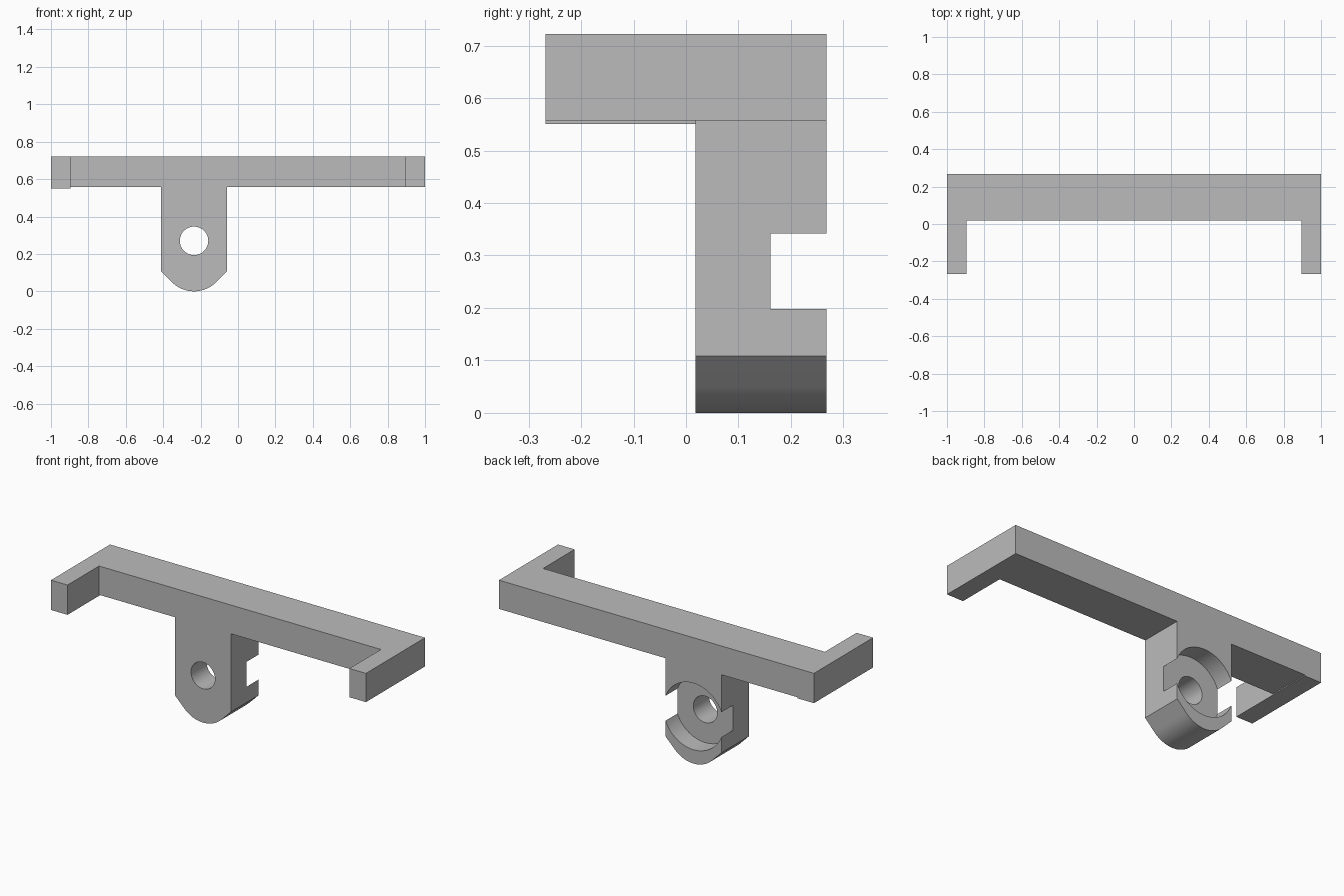
import bpy, bmesh, math
from mathutils import Matrix, Vector

if "Cube" in bpy.data.objects:
    bpy.data.objects.remove(bpy.data.objects["Cube"], do_unlink=True)

grey = bpy.data.materials.new("plain grey")
grey.use_nodes = True
grey.diffuse_color = (0.5, 0.5, 0.5, 1)
grey.node_tree.nodes["Principled BSDF"].inputs["Base Color"].default_value = (0.5, 0.5, 0.5, 1)

FRONT, INNER, BACK = -0.268, 0.018, 0.268
TOP, UNDER = 0.722, 0.557
ARM = 0.895                        # inner face of the arms
TAB_X, TAB_HALF, HOLE_Z = -0.235, 0.177, 0.27


def extrude_profile(name, points, y0, y1):
    """Extrude an outline in the x-z plane from y0 to y1."""
    bm = bmesh.new()
    face = bm.faces.new([bm.verts.new((x, y0, z)) for x, z in points])
    moved = bmesh.ops.extrude_face_region(bm, geom=[face])["geom"]
    bmesh.ops.translate(bm, vec=Vector((0, y1 - y0, 0)),
                        verts=[g for g in moved if isinstance(g, bmesh.types.BMVert)])
    bmesh.ops.recalc_face_normals(bm, faces=bm.faces)
    mesh = bpy.data.meshes.new(name)
    bm.to_mesh(mesh)
    bm.free()
    mesh.materials.append(grey)
    obj = bpy.data.objects.new(name, mesh)
    bpy.context.collection.objects.link(obj)
    return obj


def box(name, x0, x1, y0, y1, z0, z1):
    return extrude_profile(name, [(x0, z0), (x1, z0), (x1, z1), (x0, z1)], y0, y1)


def activate(obj):
    bpy.ops.object.select_all(action="DESELECT")
    obj.select_set(True)
    bpy.context.view_layer.objects.active = obj


def bore(target, radius, y0, y1):
    """Cut a round hole along y through the middle of the tab."""
    ring = [(TAB_X + radius * math.cos(a), HOLE_Z + radius * math.sin(a))
            for a in (math.tau * i / 64 for i in range(64))]
    cutter = extrude_profile("bore_cutter", ring, y0, y1)
    cutter.hide_render = True
    mod = target.modifiers.new("bore", "BOOLEAN")
    mod.operation, mod.solver, mod.object = "DIFFERENCE", "EXACT", cutter
    activate(target)
    bpy.ops.object.modifier_apply(modifier=mod.name)
    bpy.data.objects.remove(cutter, do_unlink=True)


# Crossbar and hanging tab share one outline; the tab ends in a rounded point
nose = 0.167
arc = [(TAB_X + nose * math.sin(a), nose - nose * math.cos(a))
       for a in (math.radians(-45 + 90 * i / 24) for i in range(25))]
left, right = TAB_X - TAB_HALF, TAB_X + TAB_HALF
outline = [(-ARM, TOP), (-ARM, UNDER), (left, UNDER), (left, 0.108), *arc,
           (right, 0.108), (right, UNDER), (1, UNDER), (1, TOP)]
bar = extrude_profile("crossbar_and_tab", outline, INNER, BACK)

# Through hole and wide counterbore that breaks out of the tab sides
bore(bar, 0.076, INNER - 0.1, BACK + 0.1)
bore(bar, 0.191, 0.161, BACK + 0.1)
activate(bar)
bpy.ops.object.shade_smooth_by_angle(angle=math.radians(25))

# End arms; the right one is slightly deeper and runs the full depth
box("left_arm", ARM, 1, FRONT, INNER, UNDER, TOP)
box("right_arm", -1, -ARM, FRONT, BACK, 0.551, TOP)
